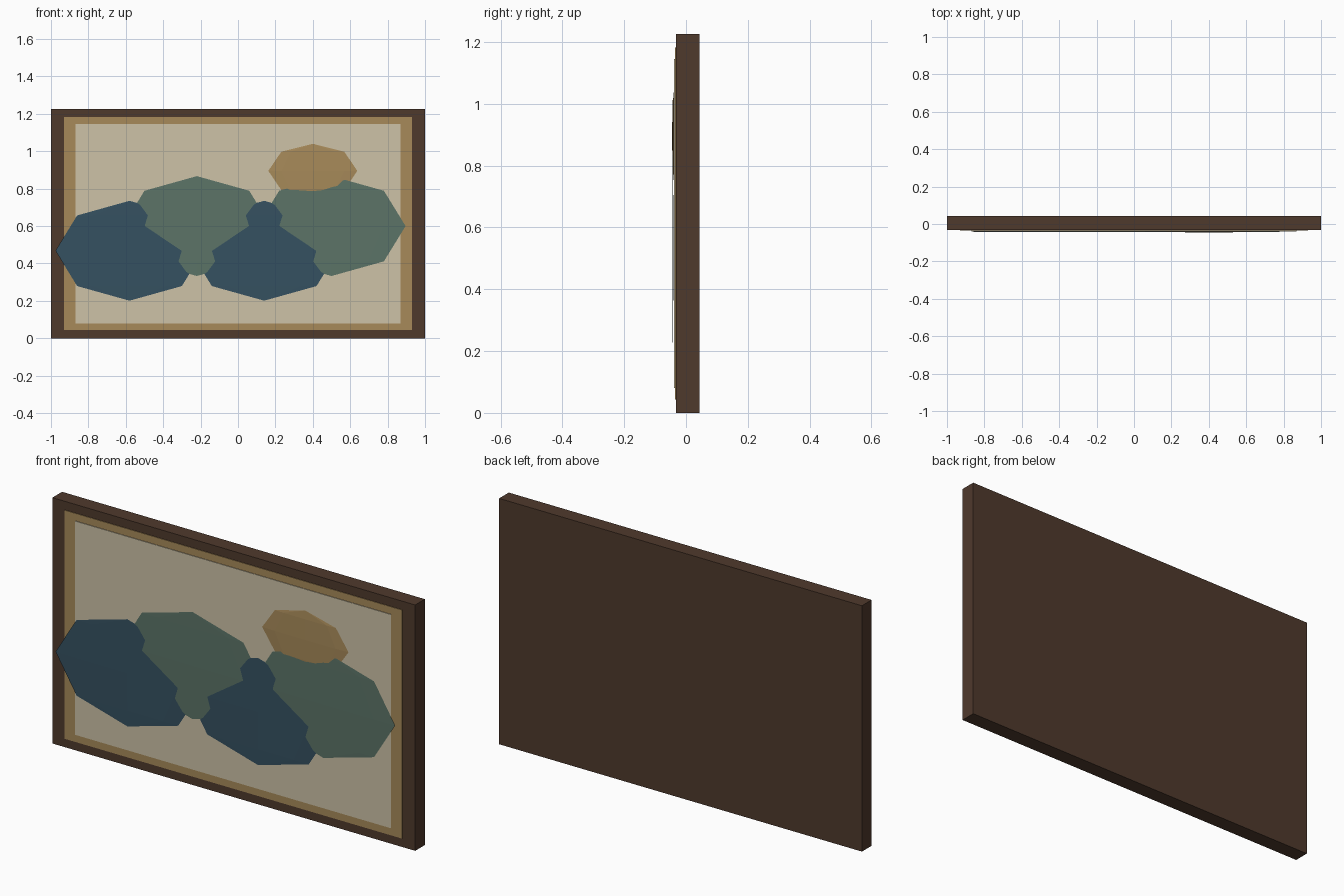
import bpy

if "Cube" in bpy.data.objects:
    bpy.data.objects.remove(bpy.data.objects["Cube"])


def material(name, rgb):
    m = bpy.data.materials.new(name)
    # sRGB swatch to linear colour
    m.diffuse_color = [(c / 255) ** 2.2 for c in rgb] + [1]
    m.use_nodes = True
    m.node_tree.nodes["Principled BSDF"].inputs["Base Color"].default_value = m.diffuse_color
    return m


wood = material("dark_wood", (80, 60, 48))
ochre = material("ochre", (166, 137, 90))
cream = material("cream", (204, 193, 166))
green = material("sage_green", (92, 115, 103))
blue = material("deep_blue", (56, 82, 97))


def slab(name, half_w, z0, z1, y0, y1, mat):
    bpy.ops.mesh.primitive_cube_add(size=1, location=(0, (y0 + y1) / 2, (z0 + z1) / 2))
    o = bpy.context.object
    o.name = name
    o.scale = (2 * half_w, y1 - y0, z1 - z0)
    o.data.materials.append(mat)


def blob(name, x, y, z, rx, ry, rz, mat):
    # flattened low-poly sphere, upright poles
    bpy.ops.mesh.primitive_uv_sphere_add(segments=8, ring_count=4, radius=1, location=(x, y, z))
    o = bpy.context.object
    o.name = name
    o.scale = (rx, ry, rz)
    o.data.materials.append(mat)


# Frame, border and canvas, each slightly proud of the last
slab("frame", 1.0, 0, 1.225, -0.033, 0.043, wood)
slab("inner_border", 0.93, 0.043, 1.182, -0.036, 0.0, ochre)
slab("canvas", 0.87, 0.08, 1.145, -0.039, 0.0, cream)

# Painted hills and sun
for i, (x, z, mat) in enumerate([(-0.58, 0.468, blue), (-0.22, 0.6, green),
                                 (0.14, 0.468, blue), (0.5, 0.6, green)]):
    blob(f"painted_hill_{i + 1}", x, -0.0425, z, 0.396, 0.0015, 0.267, mat)
blob("painted_sun", 0.4, -0.041, 0.895, 0.238, 0.004, 0.145, ochre)
